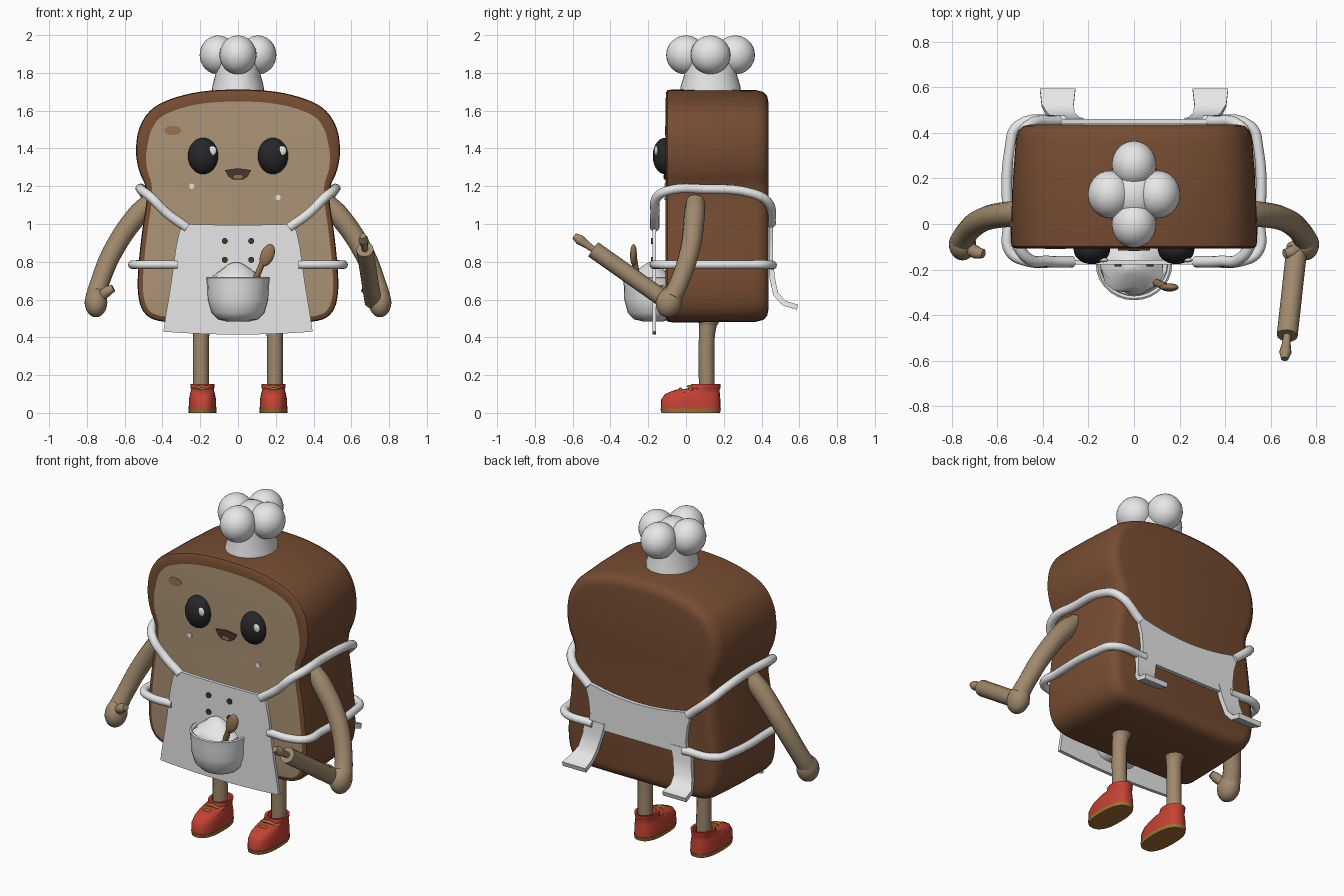
import bpy, bmesh, math, random
from mathutils import Vector, Matrix

if "Cube" in bpy.data.objects:
    bpy.data.objects.remove(bpy.data.objects["Cube"])

random.seed(4)


def material(name, r, g, b):
    m = bpy.data.materials.new(name)
    lin = [((c / 255 + 0.055) / 1.055) ** 2.4 for c in (r, g, b)]
    m.diffuse_color = (*lin, 1)
    m.use_nodes = True
    m.node_tree.nodes["Principled BSDF"].inputs["Base Color"].default_value = m.diffuse_color
    return m


CRUST = material("crust brown", 118, 76, 50)
CRUMB = material("bread tan", 172, 148, 118)
LIMB = material("limb tan", 160, 137, 109)
WHITE = material("cloth white", 236, 236, 236)
BLACK = material("eye black", 38, 38, 40)
RED = material("shoe red", 196, 66, 52)
OCHRE = material("sole ochre", 160, 112, 52)
WOOD = material("spoon wood", 150, 116, 84)
DARK = material("dark brown", 74, 54, 46)


def finish(name, bm, mats):
    bmesh.ops.recalc_face_normals(bm, faces=bm.faces)
    me = bpy.data.meshes.new(name)
    bm.to_mesh(me)
    bm.free()
    for m in mats:
        me.materials.append(m)
    ob = bpy.data.objects.new(name, me)
    bpy.context.collection.objects.link(ob)
    return ob


def loft(name, rings, mats, bands=None, caps=(True, True)):
    """Skin closed rings; bands gives a material index per cap and band."""
    bm = bmesh.new()
    vs = [[bm.verts.new(p) for p in r] for r in rings]
    n = len(vs[0])
    bands = bands or [0] * (len(rings) + 1)
    if caps[0]:
        bm.faces.new(vs[0]).material_index = bands[0]
    for i in range(len(vs) - 1):
        for j in range(n):
            k = (j + 1) % n
            f = bm.faces.new((vs[i][j], vs[i][k], vs[i + 1][k], vs[i + 1][j]))
            f.material_index = bands[i + 1]
    if caps[1]:
        bm.faces.new(vs[-1]).material_index = bands[-1]
    return finish(name, bm, mats)


def oval(cx, cy, z, rx, ry, n=28, e=1.0):
    out = []
    for i in range(n):
        c, s = math.cos(math.tau * i / n), math.sin(math.tau * i / n)
        out.append((cx + rx * math.copysign(abs(c) ** e, c),
                    cy + ry * math.copysign(abs(s) ** e, s), z))
    return out


def ball(name, loc, size, mat, rot=None):
    bm = bmesh.new()
    mx = Matrix.Translation(loc) @ (rot or Matrix()) @ Matrix.Diagonal((*size, 1))
    bmesh.ops.create_uvsphere(bm, u_segments=28, v_segments=16, radius=1, matrix=mx)
    return finish(name, bm, [mat])


def disc(name, x, y, z, rx, rz, mat, depth=0.008):
    pts = oval(0, 0, 0, rx, rz, 20)
    return loft(name, [[(x + p[0], yy, z + p[1]) for p in pts] for yy in (y, y - depth)], [mat])


def tube(name, pts, r, mat, radii=None, smooth=True):
    cu = bpy.data.curves.new(name, "CURVE")
    cu.dimensions = "3D"
    cu.bevel_depth, cu.bevel_resolution, cu.resolution_u = r, 4, 6
    cu.use_fill_caps = True
    sp = cu.splines.new("BEZIER")
    sp.bezier_points.add(len(pts) - 1)
    for i, p in enumerate(pts):
        b = sp.bezier_points[i]
        b.co = p
        b.handle_left_type = b.handle_right_type = "AUTO" if smooth else "VECTOR"
        b.radius = radii[i] if radii else 1
    cu.materials.append(mat)
    ob = bpy.data.objects.new(name, cu)
    bpy.context.collection.objects.link(ob)
    return ob


def sheet(name, rows, thick, mat):
    """Cloth panel through rows of points."""
    bm = bmesh.new()
    vs = [[bm.verts.new(p) for p in r] for r in rows]
    for a, b in zip(vs, vs[1:]):
        for j in range(len(a) - 1):
            bm.faces.new((a[j], a[j + 1], b[j + 1], b[j]))
    ob = finish(name, bm, [mat])
    md = ob.modifiers.new("thickness", "SOLIDIFY")
    md.thickness, md.offset = thick, 0
    return ob


# Bread slice body: mirrored outline, lofted front to back
half = [(0, .48), (.25, .48), (.42, .487), (.50, .535), (.53, .64), (.525, .8),
        (.505, .98), (.485, 1.12), (.49, 1.2), (.523, 1.28), (.54, 1.38),
        (.525, 1.5), (.465, 1.6), (.36, 1.66), (.2, 1.70), (0, 1.712)]
ctrl = [Vector(p) for p in half + [(-x, z) for x, z in half[-2:0:-1]]]
outline = []
N = len(ctrl)
for i in range(N):
    a, b, c, d = (ctrl[(i + k) % N] for k in (-1, 0, 1, 2))
    for t in (0, .25, .5, .75):
        outline.append(.5 * (2 * b + (c - a) * t + (2 * a - 5 * b + 4 * c - d) * t * t
                             + (3 * b - a - 3 * c + d) * t ** 3))


def slice_ring(y, inset, sx=1.0, rim=False):
    out, n = [], len(outline)
    for i, p in enumerate(outline):
        t = outline[(i + 1) % n] - outline[i - 1]
        nor = Vector((-t.y, t.x)).normalized()
        w = inset
        if rim:  # crust rim is wide on the dome, thin lower down
            w = .028 + .035 * min(1, max(0, (p.y - 1.15) / .3))
        q = p + nor * w
        out.append((q.x * sx, y, q.y))
    return out


loft("bread_body",
     [slice_ring(-.108, 0, rim=True), slice_ring(-.106, .016), slice_ring(-.098, .004),
      slice_ring(-.075, 0), slice_ring(.15, 0, .99), slice_ring(.37, .003, .965),
      slice_ring(.41, .013, .96), slice_ring(.43, .035, .96), slice_ring(.436, .065, .96)],
     [CRUST, CRUMB], [1] + [0] * 9)

# Face
for s, side in ((-1, "left"), (1, "right")):
    x = s * .185
    ball(side + "_eye", (x, -.112, 1.36), (.08, .064, .096), BLACK)
    ball(side + "_eye_glint", (x + .05, -.158, 1.388), (.022, .010, .026), WHITE)
mouth = [(-.07, 1.285), (-.035, 1.29), (0, 1.295), (.035, 1.29), (.07, 1.285),
         (.05, 1.25), (.025, 1.235), (-.025, 1.235), (-.05, 1.25)]
loft("mouth", [[(x, y, z) for x, z in mouth] for y in (-.107, -.116)], [DARK])
disc("tongue", 0, -.115, 1.25, .025, .01, WOOD, .003)
disc("bread_pore", -.345, -.107, 1.495, .045, .025, WOOD, .003)
for x, z in ((-.245, 1.2), (.212, 1.14)):
    disc("flour_speck", x, -.107, z, .014, .014, WHITE, .006)

# Chef hat: flared band and four puffs
loft("hat_band", [oval(0, .13, z, rx, ry) for z, rx, ry in
                  ((1.66, .142, .165), (1.73, .136, .158), (1.79, .12, .14), (1.9, .12, .14))], [WHITE])
for x, y in ((0, 0), (0, .26), (-.105, .13), (.105, .13)):
    ball("hat_puff", (x, y, 1.895), (.098, .105, .103), WHITE)
ball("hat_crown", (0, .13, 1.89), (.11, .12, .09), WHITE)

# Arms, hands, legs and shoes
for s, side in ((-1, "left"), (1, "right")):
    tube(side + "_arm", [(s * .46, .05, 1.12), (s * .53, .045, 1.05), (s * .66, .02, .86),
                         (s * .735, -.04, .68), (s * .755, -.075, .61)], .056, LIMB,
         [.9, 1, .95, .9, .95])
    ball(side + "_hand", (s * .752, -.09, .585), (.06, .068, .08), LIMB,
         Matrix.Rotation(math.radians(-20), 4, "X"))
    tube(side + "_thumb", [(s * .73, -.10, .61), (s * .69, -.125, .645), (s * .66, -.13, .66)],
         .028, LIMB, [1, 1, .7])
    tube(side + "_leg", [(s * .195, .11, .12), (s * .195, .11, .40), (s * .192, .115, .46),
                         (s * .19, .12, .50)], .042, LIMB, [1, 1, 1.1, 1.45])
    fx = s * .188
    loft(side + "_shoe",
         [oval(fx, .025, 0, .073, .155, e=.8), oval(fx, .025, .022, .075, .16, e=.8),
          oval(fx, .025, .023, .073, .158, e=.8), oval(fx, .025, .07, .072, .157, e=.8),
          oval(fx, .034, .1, .066, .145, e=.8), oval(fx, .06, .122, .06, .118, e=.8),
          oval(fx, .1, .13, .062, .082), oval(fx, .105, .152, .064, .078),
          oval(fx, .108, .15, .05, .062), oval(fx, .108, .12, .046, .055)],
         [RED, OCHRE], [1, 1, 1] + [0] * 8)
    for k in (0, 1):
        y, z = .025 - k * .045, .14 - k * .014
        tube(side + "_lace", [(fx - .058, y + .01, z - .025), (fx, y - .01, z), (fx + .058, y + .01, z - .025)],
             .009, OCHRE)

# Rolling pin held in the right hand
p0, p1 = Vector((.715, -.10, .59)), Vector((.672, -.49, .865))
d = (p1 - p0).normalized()
tube("rolling_pin", [p0, p1], .046, LIMB, smooth=False)
tube("pin_handle", [p1 - d * .01, p1 + d * .04, p1 + d * .09, p1 + d * .125], .027, LIMB, [.6, .7, 1, .6])

# Apron front panel
cols = [i / 6 - 1 for i in range(13)]
rows = []
for z, w in ((1.0, .285), (.96, .31), (.88, .328), (.79, .34), (.65, .36), (.5, .385), (.43, .395)):
    dip = -.015 if z < .45 else (-.005 if z > .99 else 0)
    rows.append([(c * w, -.168, z + dip * (1 - c * c)) for c in cols])
sheet("apron_front", rows, .02, WHITE)

# Apron back panel, ties and straps
rows = [[(c * w, .45, z - .05 * (1 - c * c) * (z > .95)) for c in cols]
        for z, w in ((1.03, .36), (.93, .33), (.84, .32), (.76, .33))]
sheet("apron_back", rows, .022, WHITE)
for s, side in ((-1, "left"), (1, "right")):
    tail = ((.80, .45, .29, .07), (.72, .455, .30, .06), (.63, .475, .32, .06),
            (.58, .52, .335, .07), (.56, .59, .335, .078))
    sheet(side + "_apron_tail",
          [[(s * (x + c * w), y, z) for c in (-1, -.5, 0, .5, 1)] for z, y, x, w in tail], .028, WHITE)
    tube(side + "_upper_strap",
         [(s * .27, -.166, .98), (s * .38, -.164, 1.06), (s * .46, -.155, 1.14), (s * .508, -.09, 1.178),
          (s * .508, .1, 1.185), (s * .50, .34, 1.165), (s * .465, .43, 1.12), (s * .33, .452, 1.0)],
         .025, WHITE)
    tube(side + "_lower_strap",
         [(s * .32, -.166, .785), (s * .47, -.163, .785), (s * .545, -.12, .785), (s * .553, 0, .785),
          (s * .545, .33, .785), (s * .51, .43, .785), (s * .30, .455, .78)], .023, WHITE)

# Buttons
for x in (-.07, .07):
    for z in (.91, .81):
        disc("button", x, -.178, z, .016, .016, DARK)

# Pocket with a flour heap and a spoon
py = -.175
loft("pocket", [oval(0, py, z, r, r * .95) for z, r in
                ((.485, .06), (.495, .105), (.53, .14), (.60, .16), (.67, .162), (.715, .168),
                 (.72, .16), (.71, .148), (.66, .145))], [WHITE])
heap = []
for z, r in ((.66, .146), (.71, .142), (.735, .115), (.76, .08), (.785, .045), (.797, .015)):
    heap.append([(x * (k := random.uniform(.9, 1.06)), py + (y - py) * k, zz)
                 for x, y, zz in oval(-.01, py - .01, z, r, r * .85, 20)])
loft("flour_heap", heap, [WHITE])
tube("spoon_handle", [(.085, -.25, .69), (.115, -.265, .76), (.14, -.275, .82)], .016, WOOD)
ball("spoon_bowl", (.155, -.278, .835), (.036, .018, .062), WOOD,
     Matrix.Rotation(math.radians(22), 4, "Y"))

# Turn curves into meshes and smooth everything, keeping sharp edges
bpy.ops.object.select_all(action="SELECT")
bpy.context.view_layer.objects.active = bpy.data.objects["left_arm"]
bpy.ops.object.convert(target="MESH")
bpy.ops.object.select_all(action="SELECT")
bpy.ops.object.shade_smooth_by_angle(angle=math.radians(40))
